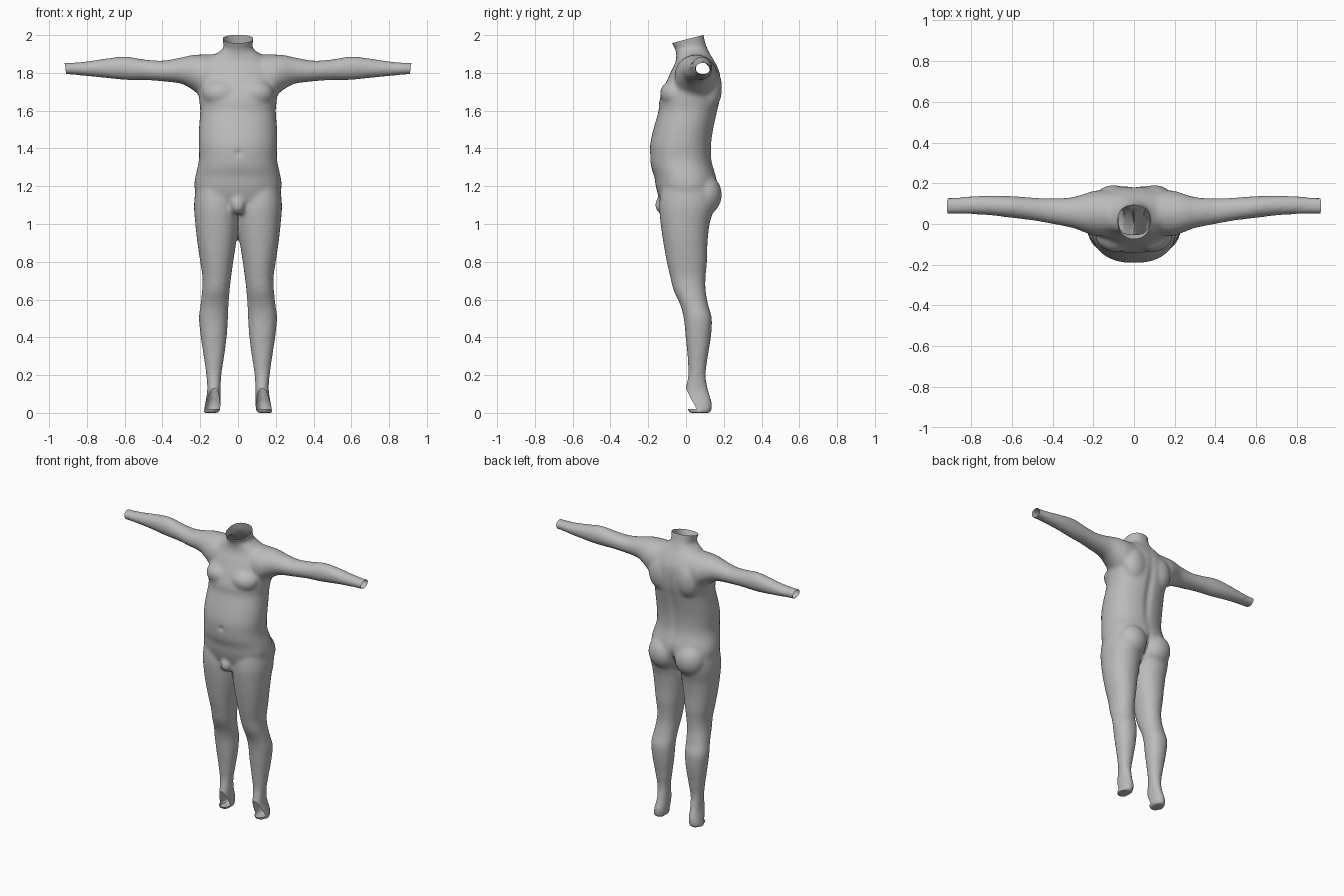
import bpy, bmesh, math
from mathutils import Vector

cube = bpy.data.objects.get("Cube")
if cube:
    bpy.data.objects.remove(cube)

skin = bpy.data.materials.new("light grey")
skin.use_nodes = True
grey = (0.5, 0.5, 0.5, 1)
skin.diffuse_color = grey
skin.node_tree.nodes["Principled BSDF"].inputs["Base Color"].default_value = grey


def refine(rows, steps=4):
    """Catmull-Rom interpolation between section rows."""
    out = []
    for i in range(len(rows) - 1):
        p0, p1, p2 = rows[max(i - 1, 0)], rows[i], rows[i + 1]
        p3 = rows[min(i + 2, len(rows) - 1)]
        for k in range(steps):
            t = k / steps
            out.append([b + 0.5 * t * (c - a + t * (2*a - 5*b + 4*c - d + t * (3*(b - c) + d - a)))
                        for a, b, c, d in zip(p0, p1, p2, p3)])
    return out + [list(rows[-1])]


def loft(bm, rows, along, side=1, power=2.0, sides=40):
    """Closed tube; each row is position, then low/high extents on the other two axes."""
    rings = []
    for t, a0, a1, b0, b1 in refine(rows):
        ring = []
        for k in range(sides):
            ang = 2 * math.pi * k / sides
            c, s = math.cos(ang), math.sin(ang)
            a = (a0 + a1) / 2 + (a1 - a0) / 2 * math.copysign(abs(c) ** (2 / power), c)
            b = (b0 + b1) / 2 + (b1 - b0) / 2 * math.copysign(abs(s) ** (2 / power), s)
            p = (a, b, t) if along == "z" else (t, a, b)
            ring.append(bm.verts.new((p[0] * side, p[1], p[2])))
        rings.append(ring)
    for r, q in zip(rings, rings[1:]):
        for k in range(sides):
            n = (k + 1) % sides
            bm.faces.new((r[k], r[n], q[n], q[k]))
    bm.faces.new(rings[0])
    bm.faces.new(rings[-1])


def blob(bm, centre, size):
    geo = bmesh.ops.create_uvsphere(bm, u_segments=24, v_segments=16, radius=1)
    for v in geo["verts"]:
        v.co = Vector([c + s * p for c, s, p in zip(centre, size, v.co)])


# Sections: torso (height, half width, front, back)
torso = [(1.06, .10, -.09, .09), (1.12, .20, -.135, .14), (1.19, .23, -.158, .165),
         (1.25, .226, -.168, .16), (1.30, .214, -.184, .145), (1.35, .206, -.19, .135),
         (1.42, .208, -.19, .135), (1.50, .207, -.173, .146), (1.60, .20, -.145, .168),
         (1.65, .205, -.142, .18), (1.72, .21, -.118, .186), (1.80, .20, -.083, .18),
         (1.86, .17, -.055, .153), (1.905, .11, -.052, .125), (1.93, .078, -.06, .114),
         (1.96, .079, -.076, .102), (2.03, .088, -.096, .088)]
# Leg (height, inner, outer, front, back)
leg = [(0, .097, .183, .012, .132), (.05, .092, .174, .005, .138), (.12, .092, .163, -.004, .118),
       (.20, .088, .168, .012, .104), (.30, .073, .182, .008, .116), (.40, .06, .197, -.002, .132),
       (.50, .053, .207, -.012, .137), (.57, .05, .199, -.03, .118), (.65, .044, .19, -.066, .104),
       (.72, .036, .188, -.084, .104), (.80, .025, .2, -.102, .111), (.90, .01, .215, -.12, .114),
       (1.0, -.002, .226, -.134, .125), (1.1, -.005, .233, -.142, .15), (1.2, .01, .222, -.13, .14)]
# Arm (distance out, front, back, bottom, top)
arm = [(.08, -.05, .16, 1.68, 1.90), (.18, -.06, .165, 1.67, 1.897), (.24, -.042, .15, 1.71, 1.895),
       (.30, -.02, .132, 1.742, 1.882), (.40, 0, .126, 1.755, 1.865), (.50, .018, .13, 1.762, 1.872),
       (.60, .03, .137, 1.763, 1.887), (.70, .042, .14, 1.773, 1.876), (.80, .048, .136, 1.783, 1.861),
       (.88, .048, .13, 1.791, 1.854), (.95, .048, .13, 1.793, 1.854)]

bm = bmesh.new()
loft(bm, [(z, -w, w, f, b) for z, w, f, b in torso], "z", power=2.25)
for side in (1, -1):
    loft(bm, leg, "z", side, 2.15)
    loft(bm, arm, "x", side)
    blob(bm, (side * .10, .095, 1.155), (.105, .095, .11))     # buttock
    blob(bm, (side * .09, -.055, 1.69), (.10, .083, .075))     # chest muscle
    blob(bm, (side * .10, .125, 1.72), (.09, .066, .12))       # shoulder blade
blob(bm, (0, -.115, 1.10), (.042, .05, .05))                   # groin
bmesh.ops.recalc_face_normals(bm, faces=bm.faces)
raw = bpy.data.meshes.new("body_parts")
bm.to_mesh(raw)
bm.free()

# Fuse the parts into one skin
body = bpy.data.objects.new("body", raw)
bpy.context.scene.collection.objects.link(body)
fuse = body.modifiers.new("fuse", "REMESH")
fuse.mode = "VOXEL"
fuse.voxel_size = 0.012
soften = body.modifiers.new("soften", "SMOOTH")
soften.factor = 0.5
soften.iterations = 6
graph = bpy.context.evaluated_depsgraph_get()
skin_mesh = bpy.data.meshes.new_from_object(body.evaluated_get(graph))
body.modifiers.clear()
body.data = skin_mesh
bpy.data.meshes.remove(raw)

bm = bmesh.new()
bm.from_mesh(skin_mesh)


def bump(value, centre, width):
    return math.exp(-((value - centre) / width) ** 2)


# Spine groove, buttock cleft and navel
for v in bm.verts:
    x, y, z = v.co
    if y > .06:
        v.co.y -= .012 * bump(x, 0, .025) * bump(z, 1.55, .22)
        v.co.y -= .025 * bump(x, 0, .018) * bump(z, 1.13, .07)
    elif y < -.1:
        v.co.y += .012 * bump(x, 0, .015) * bump(z, 1.375, .015)


def cut(point, normal, remove=True):
    geom = bm.verts[:] + bm.edges[:] + bm.faces[:]
    bmesh.ops.bisect_plane(bm, geom=geom, plane_co=point, plane_no=normal, clear_outer=remove)


# Open neck and wrists
cut((0, 0, 1.977), (0, -.26, 1))
for side in (1, -1):
    cut((side * .914, 0, 1.825), (side, 0, -.15))

# Open insteps above the soles
slope, base = Vector((0, -.89, -.46)), Vector((0, 0, .128))
cut(base, slope, False)
cut((0, 0, .02), (0, 0, 1), False)
front = []
for f in bm.faces:
    c = f.calc_center_median()
    if .02 < c.z < .2 and (c - base).dot(slope) > 0:
        front.append(f)
bmesh.ops.delete(bm, geom=front, context="FACES")

bm.to_mesh(skin_mesh)
bm.free()
skin_mesh.materials.clear()
skin_mesh.materials.append(skin)
for p in skin_mesh.polygons:
    p.material_index = 0

bpy.ops.object.select_all(action="DESELECT")
body.select_set(True)
bpy.context.view_layer.objects.active = body
bpy.ops.object.shade_smooth_by_angle(angle=math.radians(40))
